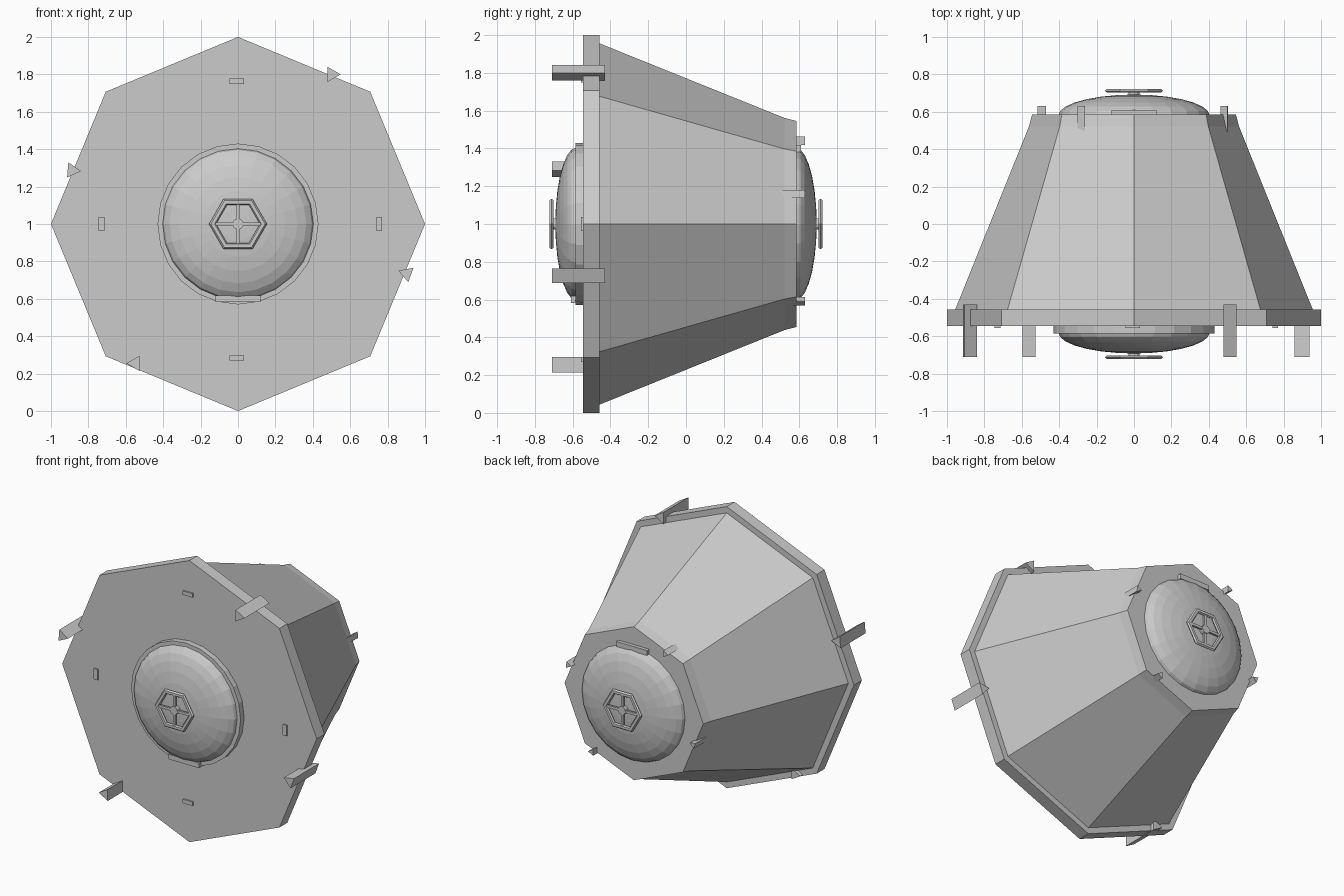
import bpy, bmesh
from math import sin, cos, pi, radians

if "Cube" in bpy.data.objects:
    bpy.data.objects.remove(bpy.data.objects["Cube"])

CZ = 1.0  # height of the long axis, which runs along y


def finish(name, bm):
    bmesh.ops.remove_doubles(bm, verts=bm.verts, dist=1e-5)
    bmesh.ops.recalc_face_normals(bm, faces=bm.faces)
    me = bpy.data.meshes.new(name)
    bm.to_mesh(me)
    bm.free()
    ob = bpy.data.objects.new(name, me)
    bpy.context.collection.objects.link(ob)
    return ob


def lathe(name, profile, n, closed=False):
    """Revolve (radius, y) points around the y axis; cap the ends unless closed."""
    bm = bmesh.new()
    rings = [[bm.verts.new((r * cos(2 * pi * i / n), y, CZ + r * sin(2 * pi * i / n)))
              for i in range(n)] for r, y in profile]
    pairs = list(zip(rings, rings[1:]))
    if closed:
        pairs.append((rings[-1], rings[0]))
    else:
        bm.faces.new(rings[0])
        bm.faces.new(rings[-1])
    for a, b in pairs:
        for i in range(n):
            j = (i + 1) % n
            bm.faces.new((a[i], a[j], b[j], b[i]))
    return finish(name, bm)


def box(name, x0, x1, y0, y1, z0, z1):
    bm = bmesh.new()
    bmesh.ops.create_cube(bm, size=1)
    for v in bm.verts:
        v.co = ((x0 + x1) / 2 + v.co.x * (x1 - x0),
                (y0 + y1) / 2 + v.co.y * (y1 - y0),
                (z0 + z1) / 2 + v.co.z * (z1 - z0))
    return finish(name, bm)


def fin(name, pts, y0, y1):
    """Triangular prism along y."""
    bm = bmesh.new()
    a, b = ([bm.verts.new((x, y, CZ + z)) for x, z in pts] for y in (y0, y1))
    bm.faces.new(a)
    bm.faces.new(b)
    for i in range(3):
        j = (i + 1) % 3
        bm.faces.new((a[i], a[j], b[j], b[i]))
    return finish(name, bm)


# Eight-sided hull, front plate and rear collar
lathe("hull", [(0.957, -0.46), (0.538, 0.58)], 8)
lathe("front_plate", [(1.0, -0.545), (1.0, -0.457)], 8)
lathe("rear_collar", [(0.57, 0.49), (0.545, 0.585)], 8)

# Hatch at each end: s is the outward direction along y
for end, s in (("front", -1), ("rear", 1)):
    rim_y = 0.585
    lathe(end + "_hatch_rim", [(0.43, s * 0.53), (0.43, s * rim_y), (0.41, s * rim_y)], 24)
    dome = [(0.405 * cos(t * pi / 14), s * (0.58 + 0.112 * sin(t * pi / 14))) for t in range(7)]
    dome.append((0.01, s * 0.692))
    lathe(end + "_hatch_dome", dome, 24)
    # hinge: below the front hatch, above the rear one
    hz = CZ + s * 0.40
    box(end + "_hinge", -0.12, 0.12, min(s * 0.56, s * 0.61), max(s * 0.56, s * 0.61),
        hz - 0.018, hz + 0.018)

    # Hexagonal handwheel
    lathe(end + "_wheel_rim", [(0.155, s * 0.712), (0.145, s * 0.722), (0.125, s * 0.722),
                               (0.117, s * 0.712), (0.125, s * 0.702), (0.145, s * 0.702)],
          6, closed=True)
    lathe(end + "_wheel_hub", [(0.03, s * 0.68), (0.03, s * 0.722)], 12)
    ya, yb = sorted((s * 0.704, s * 0.718))
    box(end + "_wheel_spoke_wide", -0.13, 0.13, ya, yb, CZ - 0.009, CZ + 0.009)
    box(end + "_wheel_spoke_tall", -0.009, 0.009, ya, yb, CZ - 0.115, CZ + 0.115)

# Fins: centre x, z and rotation; the rear set is a smaller mirrored copy
fins = [(0.502, 0.80, 0), (0.902, -0.265, 40), (-0.55, -0.745, 180), (-0.887, 0.287, -5)]
for i, (cx, cz, rot) in enumerate(fins):
    pts = [(cx + 0.047 * cos(radians(rot + 120 * k)), cz + 0.047 * sin(radians(rot + 120 * k)))
           for k in range(3)]
    fin(f"front_fin_{i + 1}", pts, -0.71, -0.43)
    fin(f"rear_fin_{i + 1}", [(-0.55 * x, 0.55 * z) for x, z in pts], 0.49, 0.63)

# Small raised tabs on the front plate
for i, (x, z, w, h) in enumerate([(-0.007, 1.763, 0.038, 0.014), (-0.007, 0.283, 0.038, 0.014),
                                  (-0.73, 1.0, 0.015, 0.038), (0.755, 1.0, 0.015, 0.038)]):
    box(f"front_tab_{i + 1}", x - w, x + w, -0.556, -0.53, z - h, z + h)
